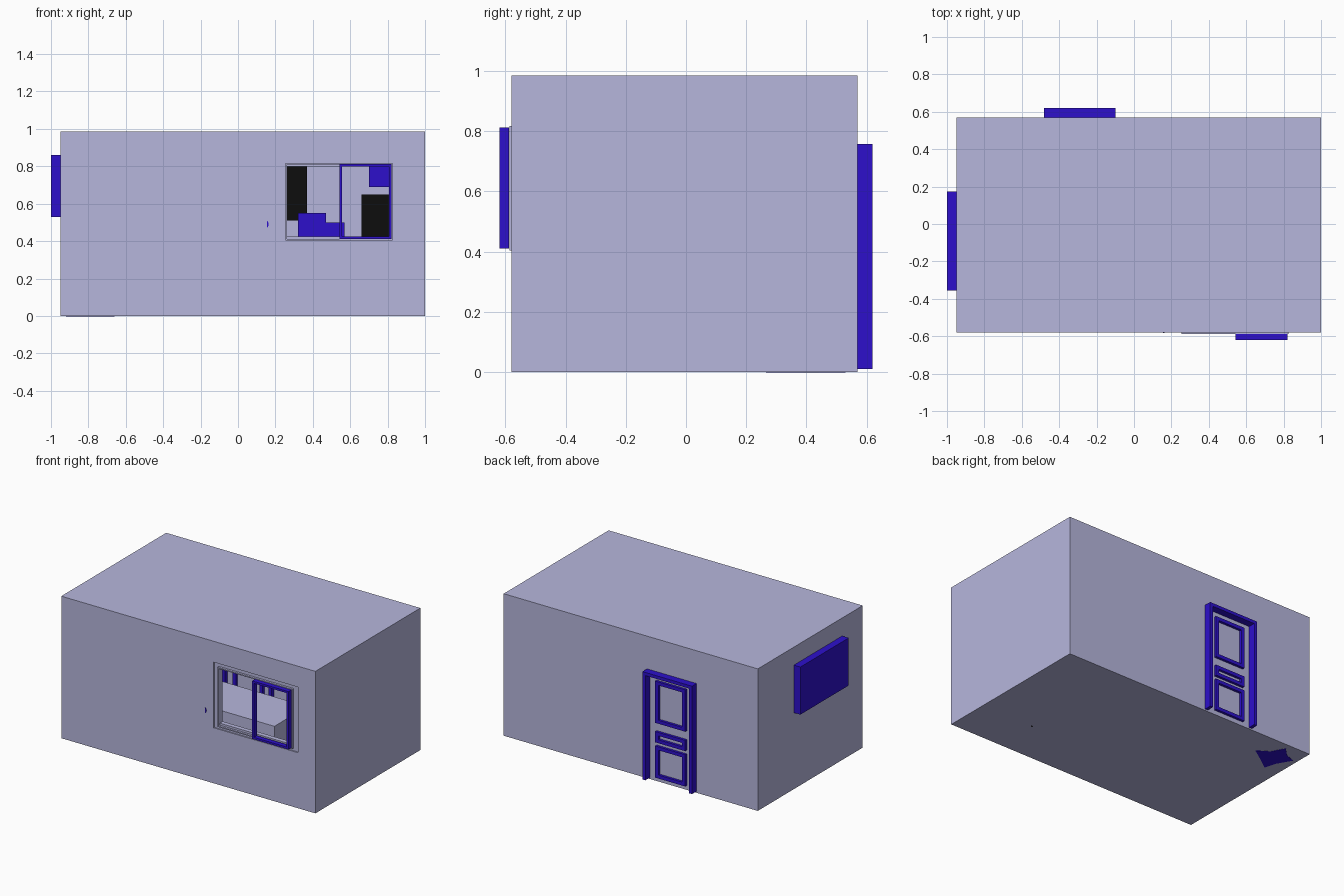
import bpy, bmesh
from mathutils import Vector

if "Cube" in bpy.data.objects:
    bpy.data.objects.remove(bpy.data.objects["Cube"])


def material(name, rgb):
    m = bpy.data.materials.new(name)
    m.diffuse_color = (*rgb, 1)
    m.use_nodes = True
    m.node_tree.nodes["Principled BSDF"].inputs["Base Color"].default_value = m.diffuse_color
    return m


LILAC = material("pale_lilac", (0.47, 0.47, 0.72))
BLUE = material("deep_blue", (0.026, 0.005, 0.60))
BLACK = material("black", (0.004, 0.004, 0.004))


def finish(name, bm, mat):
    bmesh.ops.recalc_face_normals(bm, faces=bm.faces[:])
    me = bpy.data.meshes.new(name)
    bm.to_mesh(me)
    bm.free()
    ob = bpy.data.objects.new(name, me)
    bpy.context.collection.objects.link(ob)
    if mat:
        me.materials.append(mat)
    return ob


def box(name, x, y, z, mat=LILAC):
    bm = bmesh.new()
    bmesh.ops.create_cube(bm, size=1)
    for v in bm.verts:
        v.co = Vector([(r[0] + r[1]) / 2 + c * (r[1] - r[0]) for r, c in zip((x, y, z), v.co)])
    return finish(name, bm, mat)


def prism(name, pts, lo, hi, mat, axis="y"):
    """Extrude an outline along y (x-z outline) or z (x-y outline)."""
    bm = bmesh.new()
    put = (lambda a, b, h: (a, h, b)) if axis == "y" else (lambda a, b, h: (a, b, h))
    face = bm.faces.new([bm.verts.new(put(a, b, lo)) for a, b in pts])
    out = bmesh.ops.extrude_face_region(bm, geom=[face])
    shift = Vector(put(0, 0, hi - lo))
    bmesh.ops.translate(bm, vec=shift, verts=[g for g in out["geom"] if isinstance(g, bmesh.types.BMVert)])
    return finish(name, bm, mat)


def ring(name, x, z, y, w, mat=LILAC):
    """Rectangular frame in the x-z plane with border width w."""
    bm = bmesh.new()
    loops = []
    for inset in (0, w):
        for depth in y:
            loops.append([bm.verts.new((a, depth, b)) for a, b in (
                (x[0] + inset, z[0] + inset), (x[1] - inset, z[0] + inset),
                (x[1] - inset, z[1] - inset), (x[0] + inset, z[1] - inset))])
    for i, j in ((0, 1), (1, 3), (3, 2), (2, 0)):
        for k in range(4):
            n = (k + 1) % 4
            bm.faces.new((loops[i][k], loops[i][n], loops[j][n], loops[j][k]))
    return finish(name, bm, mat)


def cut(target, cutter):
    mod = target.modifiers.new("cut", "BOOLEAN")
    mod.operation, mod.solver, mod.object = "DIFFERENCE", "EXACT", cutter
    cutter.hide_render = True
    cutter.hide_set(True)


# Hollow room with a window opening
room = box("room_shell", (-0.95, 1.0), (-0.58, 0.57), (0, 0.985))
cut(room, box("room_cutter", (-0.92, 0.97), (-0.55, 0.54), (0.03, 0.955)))
cut(room, box("window_cutter", (0.22, 0.865), (-0.7, -0.5), (0.385, 0.84)))

# Window frame, lip and sliding sash
ring("window_frame", (0.22, 0.865), (0.385, 0.84), (-0.572, -0.54), 0.04)
ring("window_lip", (0.253, 0.827), (0.403, 0.817), (-0.587, -0.55), 0.008)
ring("window_sash", (0.543, 0.822), (0.41, 0.812), (-0.62, -0.588), 0.014, BLUE)

# Door surround and raised panels, showing on both sides of the wall
x0, x1, w, top = -0.48, -0.10, 0.022, 0.758
prism("door_surround", [(x0, 0.01), (x0, top), (x1, top), (x1, 0.01), (x1 - w, 0.01),
                        (x1 - w, top - w), (x0 + w, top - w), (x0 + w, 0.01)], 0.51, 0.62, BLUE)
for n, z in (("upper", (0.41, 0.70)), ("middle", (0.275, 0.35)), ("lower", (0.03, 0.25))):
    ring("door_panel_" + n, (-0.405, -0.175), z, (0.52, 0.587), 0.024, BLUE)

# Wall unit on the left
box("wall_unit", (-1.0, -0.94), (-0.355, 0.175), (0.53, 0.86), BLUE)

# Bed in the middle of the room
box("bed", (-0.45, 0.335), (-0.08, 0.28), (0.03, 0.235))

# Furniture along the back wall
box("wall_screen", (0.12, 0.37), (0.50, 0.54), (0.51, 0.84), BLACK)
box("cabinet_tall", (0.32, 0.47), (0.36, 0.54), (0.03, 0.55), BLUE)
box("cabinet_low", (0.47, 0.57), (0.36, 0.54), (0.03, 0.50), BLUE)
box("dark_cupboard", (0.66, 0.81), (0.36, 0.54), (0.03, 0.65), BLACK)
box("wall_shelf_unit", (0.70, 0.95), (0.42, 0.54), (0.69, 0.85), BLUE)

# Angular pot in the back corner, its base reaching through the floor
prism("corner_pot", [(-0.66, 0.39), (-0.735, 0.34), (-0.84, 0.265), (-0.865, 0.35),
                     (-0.92, 0.445), (-0.85, 0.47), (-0.79, 0.53), (-0.74, 0.44)],
      -0.002, 0.16, BLUE, "z")

# Small fitting showing through the front wall, and a furniture foot
prism("wall_fitting", [(0.155, 0.47), (0.162, 0.48), (0.164, 0.49), (0.162, 0.50), (0.155, 0.51)],
      -0.583, -0.53, BLUE)
box("small_foot", (0.595, 0.605), (-0.28, -0.27), (-0.001, 0.08), BLACK)
